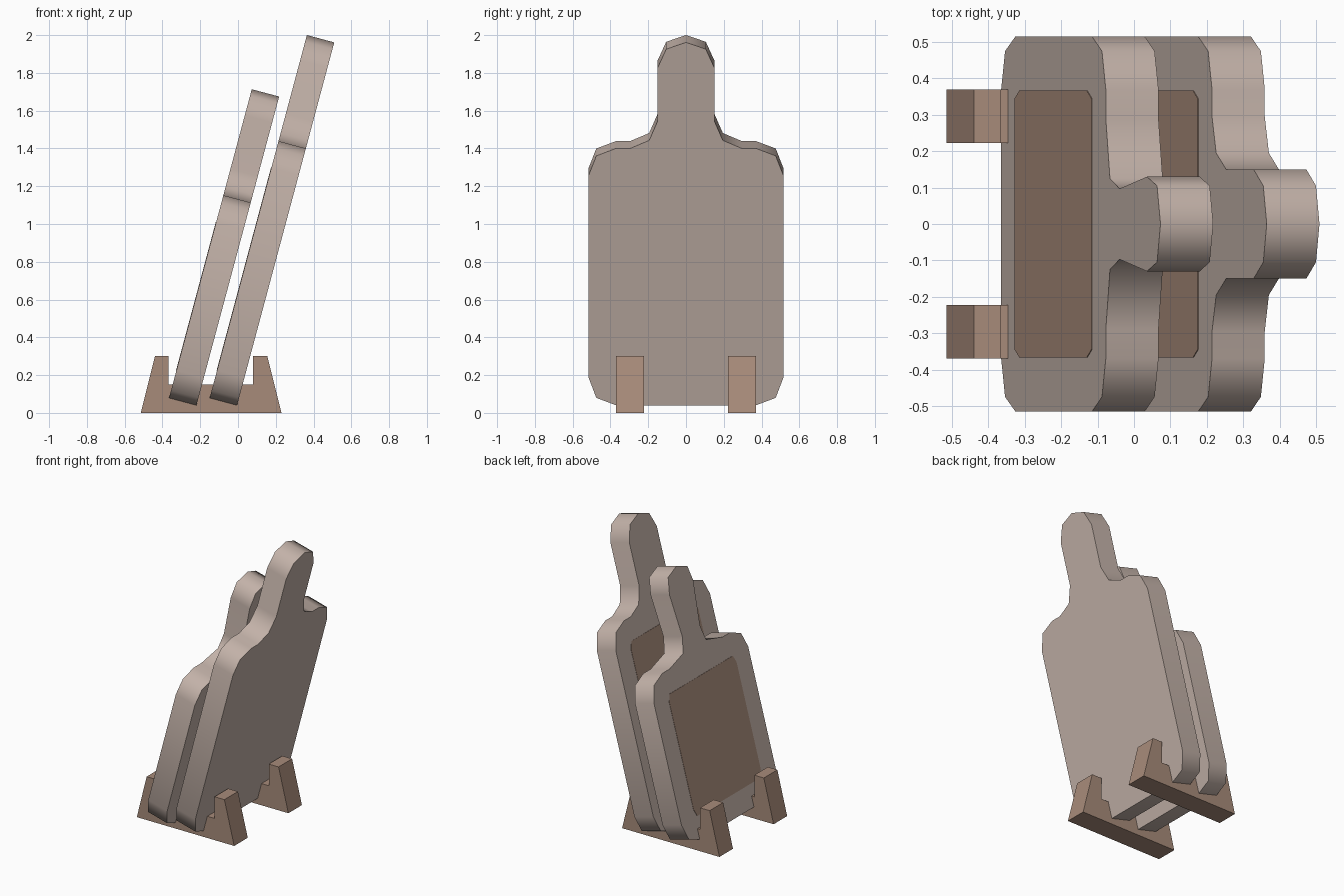
import bpy, bmesh, math
from mathutils import Vector

cube = bpy.data.objects.get("Cube")
if cube:
    bpy.data.objects.remove(cube, do_unlink=True)


def make_material(name, rgb):
    mat = bpy.data.materials.new(name)
    mat.use_nodes = True
    color = (*rgb, 1)
    mat.diffuse_color = color
    bsdf = next(n for n in mat.node_tree.nodes if n.type == 'BSDF_PRINCIPLED')
    bsdf.inputs["Base Color"].default_value = color
    return mat


pale_wood = make_material("pale wood", (0.54, 0.44, 0.39))
brown_wood = make_material("brown wood", (0.39, 0.26, 0.195))


def prism(name, points, offset, mat, smooth=False):
    """Extrude a planar outline along an offset vector."""
    bm = bmesh.new()
    base = bm.faces.new([bm.verts.new(p) for p in points])
    res = bmesh.ops.extrude_face_region(bm, geom=[base], use_keep_orig=True)
    moved = [g for g in res["geom"] if isinstance(g, bmesh.types.BMVert)]
    bmesh.ops.translate(bm, vec=offset, verts=moved)
    bmesh.ops.recalc_face_normals(bm, faces=bm.faces[:])
    mesh = bpy.data.meshes.new(name)
    bm.to_mesh(mesh)
    bm.free()
    mesh.materials.append(mat)
    obj = bpy.data.objects.new(name, mesh)
    bpy.context.collection.objects.link(obj)
    if smooth:
        bpy.ops.object.select_all(action='DESELECT')
        obj.select_set(True)
        bpy.context.view_layer.objects.active = obj
        bpy.ops.object.shade_smooth_by_angle(angle=math.radians(60))
    return obj


def mirrored(half):
    """Close a half outline by mirroring it across the middle."""
    return half + [(-u, v) for u, v in reversed(half) if u > 0]


# Leaning frame shared by both boards
TILT = math.radians(15)
UP = Vector((math.sin(TILT), 0, math.cos(TILT)))
THROUGH = Vector((math.cos(TILT), 0, -math.sin(TILT)))
THICKNESS = 0.15


def board(name, x, side_top, shoulder_and_handle):
    foot = Vector((x, 0, 0.079))

    def place(outline, depth=0.0):
        return [foot + Vector((0, u, 0)) + UP * v + THROUGH * depth for u, v in outline]

    # Board body with chamfered corners, rounded shoulders and handle
    half = [(0.37, 0), (0.475, 0.041), (0.515, 0.15), (0.515, side_top),
            (0.475, side_top + 0.105), (0.37, side_top + 0.146)]
    half += [(u, side_top + dv) for u, dv in shoulder_and_handle]
    prism(name, place(mirrored(half)), THROUGH * THICKNESS, pale_wood, smooth=True)

    # Dark panel lying on the upper face
    low, high = 0.15, side_top
    panel = [(0.345, low), (0.367, low + 0.05), (0.367, high - 0.05), (0.345, high)]
    prism(name + "_panel", place(mirrored(panel), -0.002), THROUGH * 0.004, brown_wood)


board("large_board", -0.15, 1.262,
      [(0.295, 0.146), (0.195, 0.19), (0.15, 0.296), (0.15, 0.588), (0.105, 0.69), (0, 0.727)])
board("small_board", -0.365, 0.965,
      [(0.29, 0.146), (0.125, 0.19), (0.097, 0.292), (0.13, 0.583), (0.105, 0.69), (0, 0.727)])

# Pair of notched stand feet
FOOT = [(-0.515, 0), (0.23, 0), (0.155, 0.3), (0.08, 0.3),
        (0.08, 0.15), (-0.367, 0.15), (-0.367, 0.3), (-0.44, 0.3)]
for name, y in (("front_stand_foot", -0.37), ("back_stand_foot", 0.222)):
    prism(name, [(x, y, z) for x, z in FOOT], Vector((0, 0.148, 0)), brown_wood)
